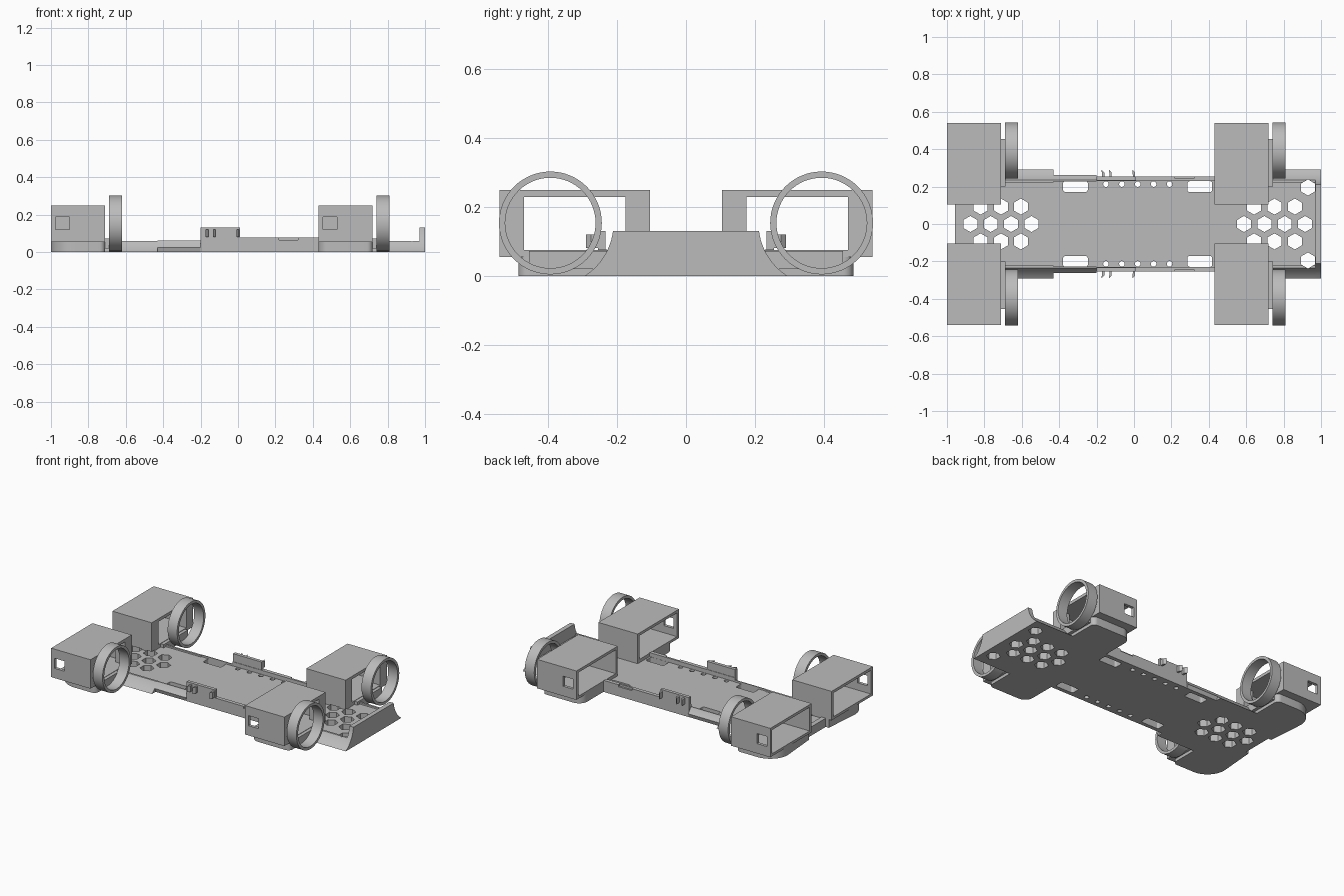
import bpy, bmesh, math
from mathutils import Vector

cube = bpy.data.objects.get("Cube")
if cube:
    bpy.data.objects.remove(cube, do_unlink=True)

grey = bpy.data.materials.new("light grey plastic")
grey.use_nodes = True
GREY = (0.5, 0.5, 0.5, 1)
grey.diffuse_color = GREY
grey.node_tree.nodes["Principled BSDF"].inputs["Base Color"].default_value = GREY


def add_prism(bm, outline, lo, hi, axis="z"):
    """Extrude a flat outline along z (points x, y) or along x (points y, z)."""
    place = (lambda p, h: (p[0], p[1], h)) if axis == "z" else (lambda p, h: (h, p[0], p[1]))
    face = bm.faces.new([bm.verts.new(place(p, lo)) for p in outline])
    moved = bmesh.ops.extrude_face_region(bm, geom=[face])["geom"]
    step = Vector((0, 0, hi - lo)) if axis == "z" else Vector((hi - lo, 0, 0))
    bmesh.ops.translate(bm, verts=[g for g in moved if isinstance(g, bmesh.types.BMVert)], vec=step)


def rect(a0, a1, b0, b1):
    return [(a0, b0), (a1, b0), (a1, b1), (a0, b1)]


def ngon(cx, cy, r, n, turn=0.0):
    return [(cx + r * math.cos(turn + math.tau * i / n),
             cy + r * math.sin(turn + math.tau * i / n)) for i in range(n)]


def rounded_rect(cx, cy, hx, hy, r, n=4):
    """Rectangle of half sizes hx, hy with rounded corners."""
    points = []
    for k, (sx, sy) in enumerate(((1, 1), (-1, 1), (-1, -1), (1, -1))):
        for i in range(n + 1):
            a = math.pi / 2 * (k + i / n)
            points.append((cx + sx * (hx - r) + r * math.cos(a),
                           cy + sy * (hy - r) + r * math.sin(a)))
    return points


def finish(bm, name):
    bmesh.ops.recalc_face_normals(bm, faces=bm.faces[:])
    mesh = bpy.data.meshes.new(name)
    bm.to_mesh(mesh)
    bm.free()
    mesh.materials.append(grey)
    obj = bpy.data.objects.new(name, mesh)
    bpy.context.collection.objects.link(obj)
    return obj


def prism(name, outline, lo, hi, axis="z"):
    bm = bmesh.new()
    add_prism(bm, outline, lo, hi, axis)
    return finish(bm, name)


def block(name, x0, x1, y0, y1, z0, z1, side=1):
    return prism(name, rect(x0, x1, y0 * side, y1 * side), z0, z1)


def activate(obj):
    bpy.ops.object.select_all(action="DESELECT")
    obj.select_set(True)
    bpy.context.view_layer.objects.active = obj


def cut(obj, cutter, keep=False):
    activate(obj)
    mod = obj.modifiers.new("cut", "BOOLEAN")
    mod.operation, mod.solver, mod.object = "DIFFERENCE", "EXACT", cutter
    bpy.ops.object.modifier_apply(modifier=mod.name)
    if not keep:
        bpy.data.objects.remove(cutter, do_unlink=True)


def smooth(obj):
    activate(obj)
    bpy.ops.object.shade_smooth_by_angle(angle=math.radians(35))


# Wheel centre in y and z, and the clearance arch round it
WHEEL_Y, WHEEL_Z, ARCH = 0.393, 0.153, 0.183
FLOOR = 0.05


def arch_points(top, side, bottom=0.0, n=10):
    zs = [bottom + (top - bottom) * i / n for i in range(n + 1)]
    return [(side * (WHEEL_Y - math.sqrt(ARCH ** 2 - (z - WHEEL_Z) ** 2)), z) for z in zs]


# Cutter for the floor: honeycomb, strap slots and small round holes
bm = bmesh.new()
CUT = (-0.05, 0.07)
hexes = [(start + 0.109 * i, 0) for start in (-0.875, 0.588) for i in range(4)]
for side in (1, -1):
    hexes += [(x, 0.093 * side) for x in (-0.82, -0.711, -0.605, 0.642, 0.751, 0.86)]
    hexes.append((0.93, 0.195 * side))
    for x in (-0.313, 0.352):
        add_prism(bm, rounded_rect(x, 0.2 * side, 0.066, 0.029, 0.012), *CUT)
    for i in range(5):
        add_prism(bm, ngon(-0.15 + 0.085 * i, 0.213 * side, 0.015, 12), *CUT)
for x, y in hexes:
    add_prism(bm, ngon(x, y, 0.043, 6, math.pi / 6), *CUT)
holes = finish(bm, "hole_cutter")
holes.hide_render = True

# Floor tray
floor = prism("floor", rect(-0.957, 0.985, -0.232, 0.232), 0, FLOOR)
cut(floor, holes, keep=True)
block("rear_sill", -0.957, -0.925, -0.11, 0.11, 0, 0.058)

# Upright end panel with arched sides
end = arch_points(0.13, 1) + arch_points(0.13, -1)[::-1]
smooth(prism("end_panel", end, 0.97, 1.0, "x"))

for side, tag in ((1, "left"), (-1, "right")):
    # Arched rails beside the wheels
    for x0, x1, part in ((-0.71, -0.43, "rear"), (0.715, 0.972, "front")):
        profile = [(0.222 * side, 0)] + arch_points(0.06, side) + [(0.222 * side, 0.06)]
        rail = prism(f"{tag}_{part}_arch_rail", profile, x0, x1, "x")
        cut(rail, holes, keep=True)
        smooth(rail)

    # Low rail whose upper half carries on the arch
    profile = [(0.228 * side, 0), (0.254 * side, 0)] + arch_points(0.062, side, 0.025)
    smooth(prism(f"{tag}_low_rail", profile + [(0.228 * side, 0.062)], -0.43, -0.2, "x"))

    # Higher straight rail with a shallow notch
    rail = block(f"{tag}_high_rail", -0.2, 0.43, 0.23, 0.255, 0, 0.077, side)
    cut(rail, block("notch", 0.22, 0.32, 0.243, 0.3, 0.064, 0.1, side))

    # Cable clip with hooks
    block(f"{tag}_clip_plate", -0.2, 0.01, 0.233, 0.255, 0.07, 0.13, side)
    for x in (-0.165, -0.125, 0.0):
        hook = [(x - 0.006, 0.25 * side), (x + 0.006, 0.25 * side),
                (x + 0.006, 0.275 * side), (x - 0.008, 0.29 * side)]
        prism(f"{tag}_clip_hook", hook, 0.08, 0.12)

    for x0, part, big in ((-1.0, "rear", 0.13), (0.43, "front", 0.06)):
        x1 = x0 + 0.29
        name = f"{tag}_{part}"

        # Foot with rounded outer corners
        outline = [(x0 + (0.02 if x0 < 0 else 0), 0.105), (x1, 0.105)]
        for r, cx, a0 in ((0.03, x1 - 0.03, 0), (big, x0 + big, 90)):
            for i in range(9):
                a = math.radians(a0 + 90 * i / 8)
                outline.append((cx + r * math.cos(a), 0.485 - r + r * math.sin(a)))
        foot = prism(f"{name}_foot", [(x, y * side) for x, y in outline], 0, 0.057)
        cut(foot, holes, keep=True)
        smooth(foot)

        # Hollow motor housing, open at both ends, with an outer window
        house = block(f"{name}_motor_housing", x0, x1, 0.105, 0.54, 0.055, 0.248, side)
        cut(house, block("cavity", x0 - 0.1, x1 - 0.07, 0.125, 0.52, 0.072, 0.23, side))
        cut(house, block("opening", x1 - 0.1, x1 + 0.1, 0.175, 0.47, 0.075, 0.228, side))
        cut(house, block("window", x0 + 0.025, x0 + 0.098, 0.5, 0.6, 0.12, 0.187, side))

        # Low bridge from the foot to the wheel ring
        block(f"{name}_bridge", x1 - 0.02, x1 + 0.022, 0.2, 0.455, 0.02, 0.072, side)

        # Wheel ring
        cx, cy = side * WHEEL_Y, WHEEL_Z
        ring = prism(f"{name}_wheel_ring", ngon(cx, cy, 0.149, 64), x1 + 0.02, x1 + 0.09, "x")
        cut(ring, prism("bore", ngon(cx, cy, 0.131, 64), x1 - 0.1, x1 + 0.2, "x"))
        smooth(ring)

bpy.data.objects.remove(holes, do_unlink=True)
